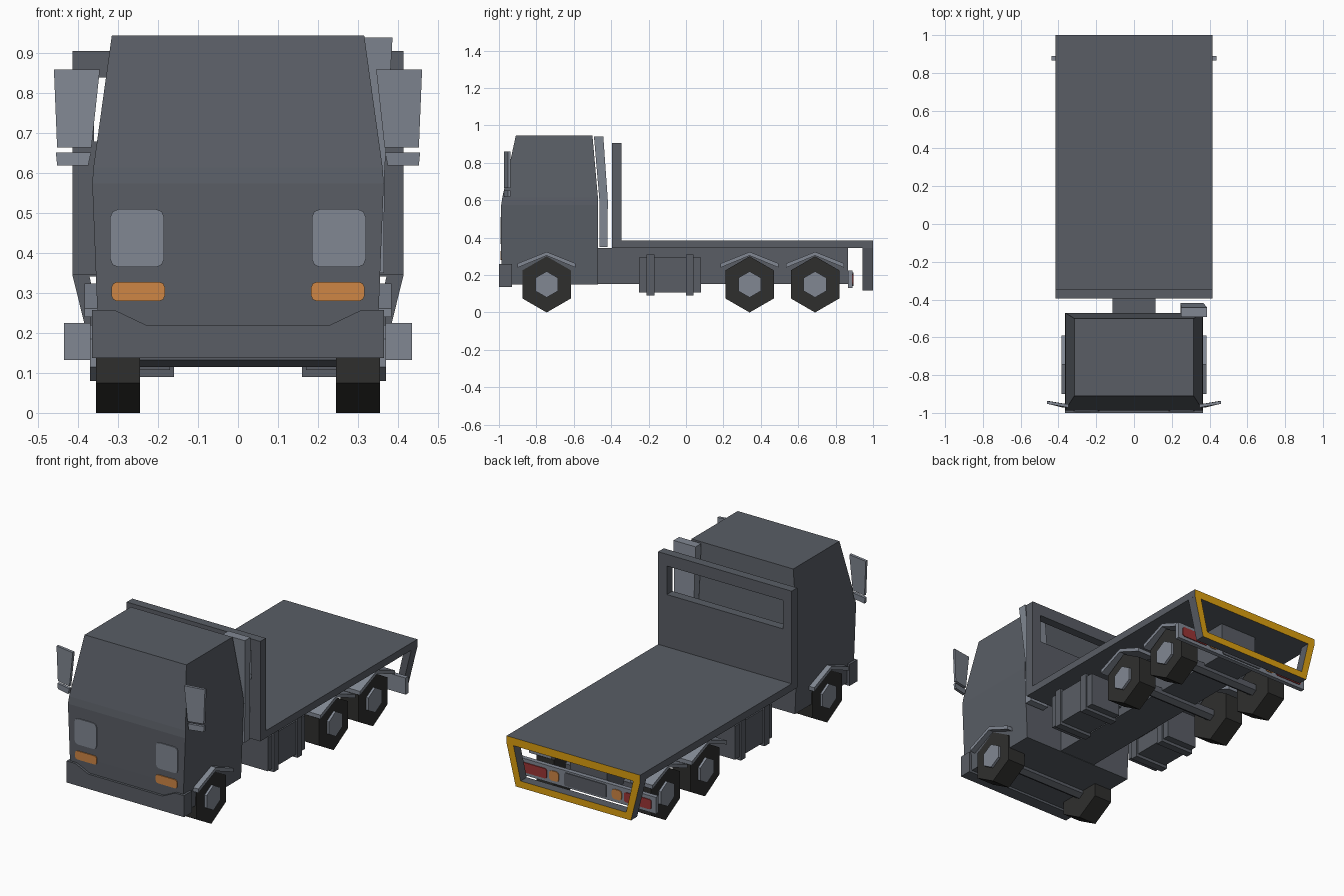
import bpy, bmesh, math
from mathutils import Vector

if "Cube" in bpy.data.objects:
    bpy.data.objects.remove(bpy.data.objects["Cube"])


def mat(name, r, g, b):
    m = bpy.data.materials.new(name)
    m.diffuse_color = (r, g, b, 1)
    m.use_nodes = True
    m.node_tree.nodes["Principled BSDF"].inputs["Base Color"].default_value = m.diffuse_color
    return m


SLATE = mat("slate_grey", .10, .11, .13)
LIGHT = mat("light_grey", .22, .245, .29)
BLACK = mat("tyre_black", .028, .028, .027)
ORANGE = mat("indicator_orange", .62, .24, .06)
YELLOW = mat("marker_yellow", .72, .35, .005)
RED = mat("tail_red", .33, .035, .035)


def loft(name, rings, material):
    """Closed skin through rings of equal point count."""
    bm = bmesh.new()
    rows = [[bm.verts.new(p) for p in ring] for ring in rings]
    n = len(rows[0])
    for a, b in zip(rows, rows[1:]):
        for i in range(n):
            bm.faces.new((a[i], a[(i + 1) % n], b[(i + 1) % n], b[i]))
    bm.faces.new(rows[0])
    bm.faces.new(rows[-1])
    bmesh.ops.recalc_face_normals(bm, faces=bm.faces)
    me = bpy.data.meshes.new(name)
    bm.to_mesh(me)
    bm.free()
    me.materials.append(material)
    ob = bpy.data.objects.new(name, me)
    bpy.context.collection.objects.link(ob)
    return ob


def prism(name, pts, axis, a, b, material):
    """Extrude a 2D profile along an axis from a to b."""
    def at(p, t):
        return {'x': (t, p[0], p[1]), 'y': (p[0], t, p[1]), 'z': (p[0], p[1], t)}[axis]
    return loft(name, [[at(p, a) for p in pts], [at(p, b) for p in pts]], material)


def box(name, x0, x1, y0, y1, z0, z1, material):
    return prism(name, [(x0, y0), (x1, y0), (x1, y1), (x0, y1)], 'z', z0, z1, material)


def mirror(ob):
    ob.modifiers.new("mirror", 'MIRROR')
    return ob


def plate(name, x0, x1, z0, z1, r, y0, y1, material):
    """Plate with rounded corners facing along y."""
    pts = []
    for cx, cz, start in ((x1 - r, z1 - r, 0), (x0 + r, z1 - r, 90),
                          (x0 + r, z0 + r, 180), (x1 - r, z0 + r, 270)):
        for k in range(3):
            t = math.radians(start + 45 * k)
            pts.append((cx + r * math.cos(t), cz + r * math.sin(t)))
    return prism(name, pts, 'y', y0, y1, material)


def frame(name, outer, inner, y0, y1, material):
    """Four-sided frame with an opening, extruded along y."""
    rings = []
    for o, i in zip(outer, inner):
        rings.append([(o[0], y0, o[1]), (o[0], y1, o[1]), (i[0], y1, i[1]), (i[0], y0, i[1])])
    ob = loft(name, rings, material)
    bm = bmesh.new()
    bm.from_mesh(ob.data)
    bm.faces.ensure_lookup_table()
    bmesh.ops.delete(bm, geom=list(bm.faces)[-2:], context='FACES_ONLY')
    edges = [e for e in bm.edges if e.is_boundary]
    bmesh.ops.bridge_loops(bm, edges=edges)
    bmesh.ops.recalc_face_normals(bm, faces=bm.faces)
    bm.to_mesh(ob.data)
    bm.free()
    return ob


def rear_paint(ob):
    """Yellow on faces that look straight back at the tail end."""
    ob.data.materials.append(YELLOW)
    for p in ob.data.polygons:
        if p.normal.y > .9 and p.center.y > .99:
            p.material_index = 1


# Cab: horizontal sections from the sill to the roof
cab = [(.15, .348, -.985, -.47), (.30, .354, -.988, -.47), (.575, .365, -.988, -.47),
       (.615, .362, -.982, -.471), (.945, .316, -.91, -.50)]
loft("cab", [[(-w, f, z), (w, f, z), (w, b, z), (-w, b, z)] for z, w, f, b in cab], SLATE)

# Front bumper with a dipped top edge
prism("front_bumper", [(-.365, .137), (.365, .137), (.365, .258), (.31, .258), (.23, .22),
                       (-.23, .22), (-.31, .258), (-.365, .258)], 'y', -1, -.93, SLATE)

# Headlights and indicators
mirror(plate("headlight", .185, .32, .365, .51, .02, -.993, -.985, LIGHT))
mirror(plate("front_indicator", .183, .317, .28, .328, .014, -.993, -.985, ORANGE))

# Mirrors: large glass housing and small lower one
for name, zs in (("wing_mirror", ((.665, .367, .453), (.86, .346, .461))),
                 ("kerb_mirror", ((.62, .375, .453), (.652, .368, .456)))):
    mirror(loft(name, [[(i, -.972, z), (o, -.952, z), (o, -.937, z), (i, -.955, z)]
                       for z, i, o in zs], LIGHT))

# Air intake stack leaning with the cab's back wall
stack = [(.35, .245, .365, -.463, -.42), (.60, .245, .367, -.463, -.418), (.94, .25, .387, -.492, -.442)]
loft("air_intake", [[(a, f, z), (b, f, z), (b, k, z), (a, k, z)] for z, a, b, f, k in stack], LIGHT)

# Chassis and flat bed
box("chassis", -.115, .115, -.9, .865, .152, .345, SLATE)
rear_paint(box("bed", -.415, .415, -.395, 1, .345, .386, SLATE))

# Headboard with window opening
frame("headboard", [(-.415, .37), (.415, .37), (.415, .906), (-.415, .906)],
      [(-.36, .68), (.36, .68), (.36, .84), (-.36, .84)], -.395, -.345, SLATE)

# Tapered tail frame under the bed
rear_paint(frame("tail_frame", [(-.358, .117), (.358, .117), (.415, .346), (-.415, .346)],
                 [(-.328, .155), (.328, .155), (.372, .342), (-.372, .342)], .945, 1, SLATE))

# Rear light bar with lamps and plate
box("rear_light_bar", -.436, .436, .865, .89, .132, .225, LIGHT)
mirror(plate("tail_lamp", .24, .41, .15, .205, .012, .888, .895, RED))
mirror(plate("rear_indicator", .165, .225, .15, .205, .015, .888, .895, ORANGE))
plate("number_plate", -.13, .13, .142, .215, .008, .888, .895, SLATE)

# Side tanks with two straps each
mirror(box("side_tank", .17, .36, -.25, .08, .107, .295, SLATE))
for y in (-.19, .02):
    mirror(box("tank_strap", .16, .37, y - .021, y + .021, .09, .31, SLATE))
mirror(box("tank_bracket", .10, .18, -.2, .03, .20, .26, SLATE))


# Hexagonal wheels, hubs, axles and peaked mudguards
def hexagon(y, r):
    return [(y + r * math.sin(k * math.pi / 3), .15 + r * math.cos(k * math.pi / 3)) for k in range(6)]


for y in (-.745, .34, .69):
    mirror(prism("tyre", hexagon(y, .15), 'x', .245, .356, BLACK))
    mirror(prism("hub", hexagon(y, .07), 'x', .30, .37, LIGHT))
    prism("axle", hexagon(y, .035), 'x', -.25, .25, SLATE)
    guard = [(-.155, .24), (-.155, .262), (0, .324), (.155, .262), (.155, .24), (0, .304)]
    mirror(prism("mudguard", [(y + a, z) for a, z in guard], 'x', .245, .384, LIGHT))
